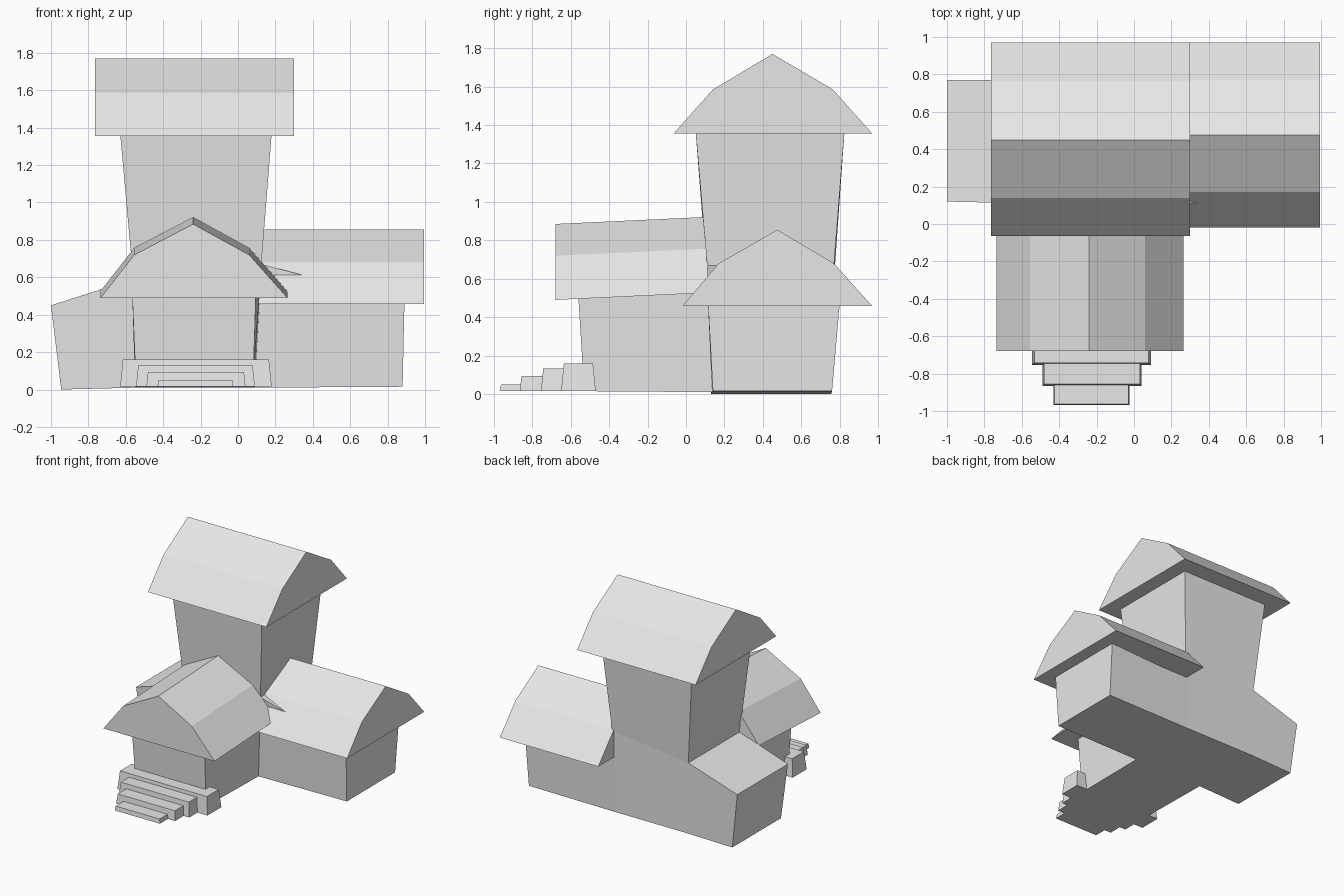
import bpy, bmesh
from mathutils import Vector

cube = bpy.data.objects.get("Cube")
if cube:
    bpy.data.objects.remove(cube, do_unlink=True)

grey = bpy.data.materials.new("plain_grey")
grey.use_nodes = True
grey.diffuse_color = (0.8, 0.8, 0.8, 1)
grey.node_tree.nodes["Principled BSDF"].inputs["Base Color"].default_value = (0.8, 0.8, 0.8, 1)


def finish(bm, name):
    bmesh.ops.recalc_face_normals(bm, faces=bm.faces[:])
    mesh = bpy.data.meshes.new(name)
    bm.to_mesh(mesh)
    bm.free()
    mesh.materials.append(grey)
    obj = bpy.data.objects.new(name, mesh)
    bpy.context.collection.objects.link(obj)
    return obj


def corner(sign, low, high):
    """Corner of a tapered block; low and high are (x0, x1, y0, y1, z)."""
    r = high if sign.z > 0 else low
    return Vector((r[1] if sign.x > 0 else r[0], r[3] if sign.y > 0 else r[2], r[4]))


def tapered_block(name, low, high):
    bm = bmesh.new()
    bmesh.ops.create_cube(bm, size=2)
    for v in bm.verts:
        v.co = corner(v.co, low, high)
    return finish(bm, name)


def roof(name, profile, start, end, along_x=False, rise=0.0):
    """Gambrel prism: profile of (across, z) swept from start to end."""
    bm = bmesh.new()
    rings = []
    for pos, lift in ((start, 0.0), (end, rise)):
        rings.append([bm.verts.new((pos, a, z + lift) if along_x else (a, pos, z + lift))
                      for a, z in profile])
    n = len(profile)
    for i in range(n):
        j = (i + 1) % n
        bm.faces.new((rings[0][i], rings[0][j], rings[1][j], rings[1][i]))
    for ring in rings:
        bm.faces.new(ring)
    return finish(bm, name)


# House body: a core block whose sides are pulled out into wings and a tower
bm = bmesh.new()
bmesh.ops.create_cube(bm, size=2)
bm.normal_update()
core_verts = bm.verts[:]
pulls = [
    # direction, bottom rectangle, top rectangle
    ((0, 0, 1), None, (-0.63, 0.18, 0.05, 0.825, 1.37)),
    ((-1, 0, 0), (-0.945, 0, 0.13, 0.755, 0.0), (-1.0, 0, 0.12, 0.77, 0.45)),
    ((1, 0, 0), (0, 0.88, 0.14, 0.76, 0.015), (0, 0.89, 0.115, 0.80, 0.47)),
    ((0, -1, 0), (-0.545, 0.08, -0.53, 0, 0.015), (-0.565, 0.095, -0.56, 0, 0.50)),
]
sides = [(next(f for f in bm.faces if f.normal.dot(Vector(d)) > 0.9), low, high)
         for d, low, high in pulls]
for face, low, high in sides:
    new_face = bmesh.ops.extrude_discrete_faces(bm, faces=[face])["faces"][0]
    for v in new_face.verts:
        v.co = corner(v.co, low, high)
for v in core_verts:
    s = v.co.copy()
    v.co = corner(s, (-0.55, 0.09, 0.135, 0.76, 0.01), (-0.56, 0.125, 0.11, 0.77, 0.67))
    if s.z > 0 and s.x < 0:
        v.co.z = 0.59
finish(bm, "house_body")

# Roofs
roof("tower_roof", [(-0.065, 1.355), (0.14, 1.585), (0.45, 1.77), (0.765, 1.585), (0.97, 1.355)],
     -0.765, 0.3, along_x=True)
roof("side_wing_roof", [(-0.02, 0.457), (0.17, 0.68), (0.475, 0.855), (0.77, 0.68), (0.97, 0.457)],
     0.11, 0.995, along_x=True)
roof("front_wing_roof", [(-0.735, 0.49), (-0.555, 0.72), (-0.24, 0.885), (0.06, 0.72), (0.265, 0.49)],
     -0.68, 0.115, rise=0.037)

# Front steps, widest at the door
steps = [(-0.63, 0.18, -0.65, -0.47, 0.16), (-0.545, 0.09, -0.755, -0.62, 0.132),
         (-0.49, 0.04, -0.865, -0.73, 0.093), (-0.43, -0.025, -0.968, -0.84, 0.05)]
for i, (x0, x1, y0, y1, top) in enumerate(steps):
    t = 0.09 * top
    tapered_block(f"step_{i + 1}", (x0, x1, y0, y1, 0.015),
                  (x0 + t, x1 - t, y0 + t, y1 - t, top))
